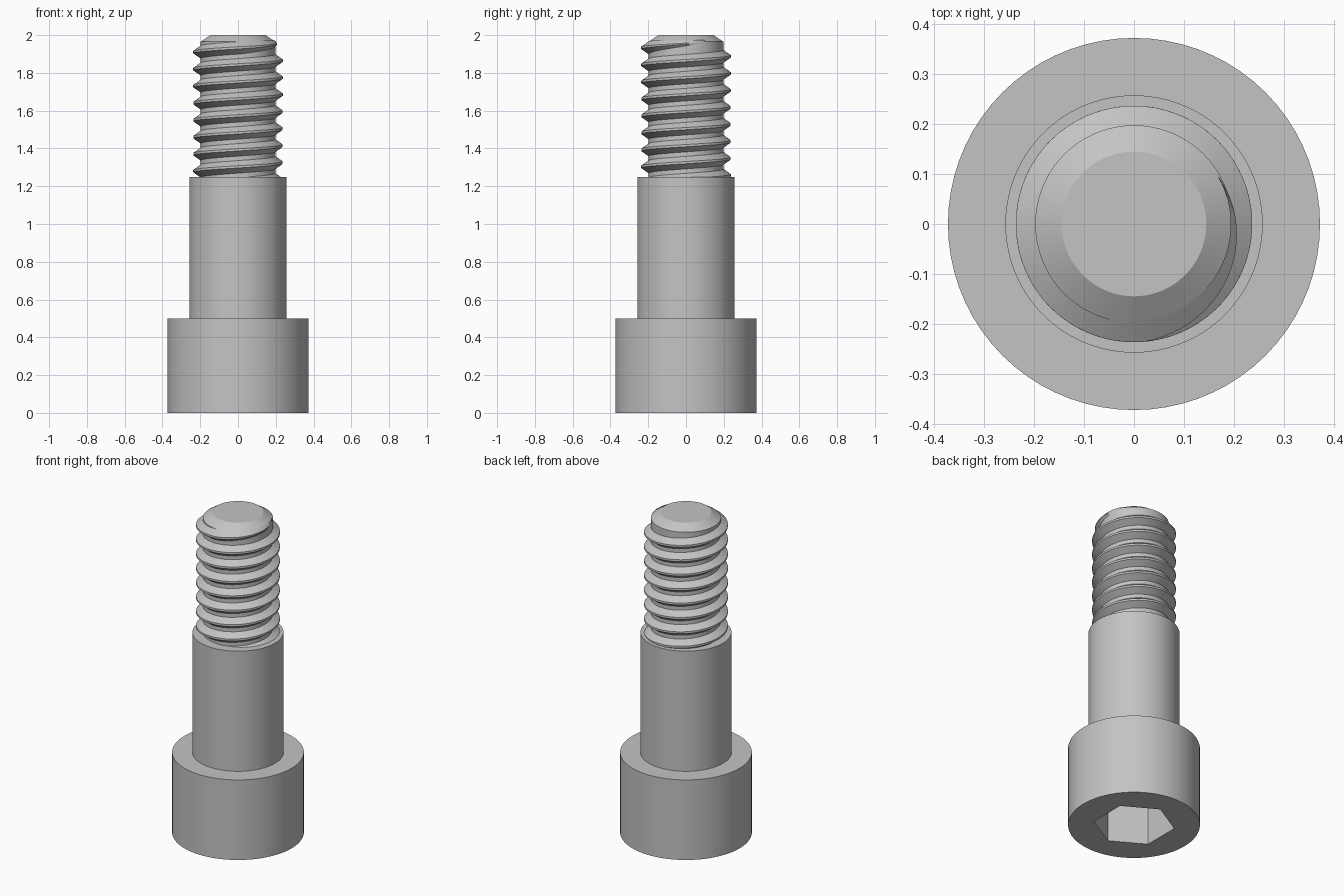
import bpy
import math

cube = bpy.data.objects.get("Cube")
if cube:
    bpy.data.objects.remove(cube, do_unlink=True)

SEGMENTS = 72
CORE_R, CREST_R = 0.198, 0.237
PITCH = 0.09

steel = bpy.data.materials.new("grey_steel")
steel.use_nodes = True
steel.diffuse_color = (0.55, 0.55, 0.55, 1)
steel.node_tree.nodes["Principled BSDF"].inputs["Base Color"].default_value = (0.55, 0.55, 0.55, 1)


def make_object(name, verts, faces):
    mesh = bpy.data.meshes.new(name)
    mesh.from_pydata(verts, [], faces)
    mesh.materials.append(steel)
    obj = bpy.data.objects.new(name, mesh)
    bpy.context.collection.objects.link(obj)
    bpy.ops.object.select_all(action="DESELECT")
    obj.select_set(True)
    bpy.context.view_layer.objects.active = obj
    bpy.ops.object.shade_smooth_by_angle(angle=math.radians(30))
    return obj


def round_ring(radius):
    return lambda angle: radius


def hex_ring(apothem):
    # Hexagon with corners pointing to front and back
    sector = math.pi / 3
    return lambda angle: apothem / math.cos((angle + sector / 2) % sector - sector / 2)


def lathe(name, profile, cap_start=False, cap_end=False):
    """Join stacked rings; each profile entry is a (ring shape, height) pair."""
    verts, faces = [], []
    for shape, z in profile:
        for i in range(SEGMENTS):
            a = math.tau * i / SEGMENTS
            verts.append((shape(a) * math.cos(a), shape(a) * math.sin(a), z))
    for k in range(len(profile) - 1):
        for i in range(SEGMENTS):
            j = (i + 1) % SEGMENTS
            low, high = k * SEGMENTS, (k + 1) * SEGMENTS
            faces.append((low + i, low + j, high + j, high + i))
    if cap_start:
        faces.append(tuple(reversed(range(SEGMENTS))))
    if cap_end:
        faces.append(tuple(range(len(verts) - SEGMENTS, len(verts))))
    return make_object(name, verts, faces)


# Head with hexagonal socket in its underside
socket, head, shank = hex_ring(0.2), round_ring(0.373), round_ring(0.258)
lathe("socket_head", [(socket, 0.25), (socket, 0), (head, 0), (head, 0.5), (shank, 0.5)],
      cap_start=True)

# Plain shoulder
core = round_ring(CORE_R)
lathe("shoulder", [(shank, 0.5), (shank, 1.25), (core, 1.25)])

# Threaded core with chamfered tip
lathe("thread_core", [(core, 1.25), (core, 1.965), (round_ring(0.145), 2)], cap_end=True)


# Right-handed helical thread that fades out near the tip
def thread_ridge():
    verts, faces = [], []
    first, last, fade_start = -7.4 * 360, 390, 275
    steps = int((last - first) / 5)
    for s in range(steps + 1):
        deg = first + (last - first) * s / steps
        a = math.radians(deg)
        z = 1.865 + PITCH * deg / 360
        size = min(1, (last - deg) / (last - fade_start))
        base = CORE_R - 0.004
        crest = base + (CREST_R - base) * size
        width = 0.3 + 0.7 * size
        for r, dz in ((base, -0.036), (crest, -0.006), (crest, 0.006), (base, 0.036)):
            verts.append((r * math.cos(a), r * math.sin(a), z + dz * width))
        if s:
            for k in range(3):
                p, q = 4 * (s - 1) + k, 4 * s + k
                faces.append((p, q, q + 1, p + 1))
    return make_object("thread_ridge", verts, faces)


thread_ridge()
